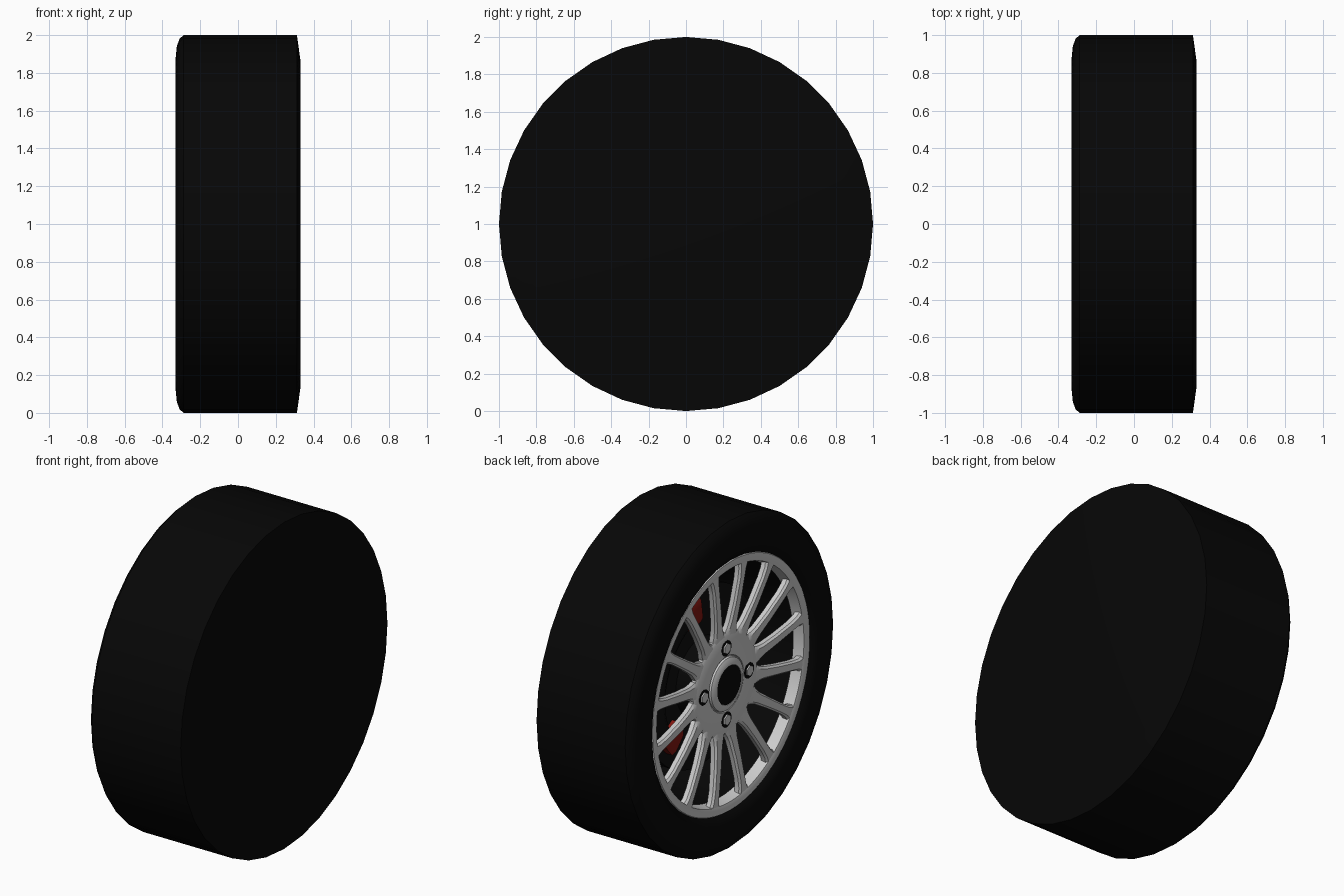
import bpy, bmesh, math
from mathutils import Vector

if "Cube" in bpy.data.objects:
    bpy.data.objects.remove(bpy.data.objects["Cube"])

def material(name, rgb):
    m = bpy.data.materials.new(name)
    m.diffuse_color = (*rgb, 1)
    m.use_nodes = True
    m.node_tree.nodes["Principled BSDF"].inputs["Base Color"].default_value = m.diffuse_color
    return m

BLACK = material("rubber black", (0.002, 0.002, 0.002))
SILVER = material("alloy silver", (0.6, 0.6, 0.6))
RED = material("caliper red", (0.22, 0.008, 0.005))
DARK = material("dark iron", (0.004, 0.004, 0.004))

def polar(x, r, a):
    # angle 0 is straight up, the axle runs along x at z = 1
    return Vector((x, r * math.sin(a), 1 + r * math.cos(a)))

def finish(name, bm, mat, angle=35):
    bmesh.ops.remove_doubles(bm, verts=bm.verts, dist=1e-5)
    bmesh.ops.recalc_face_normals(bm, faces=bm.faces)
    me = bpy.data.meshes.new(name)
    bm.to_mesh(me)
    bm.free()
    me.materials.append(mat)
    ob = bpy.data.objects.new(name, me)
    bpy.context.collection.objects.link(ob)
    bpy.ops.object.select_all(action='DESELECT')
    ob.select_set(True)
    bpy.context.view_layer.objects.active = ob
    bpy.ops.object.shade_smooth_by_angle(angle=math.radians(angle))
    return ob

def skin(bm, rings, wrap_rings, wrap_points):
    # bridges consecutive rows of points with quads
    n, k = len(rings), len(rings[0])
    v = [[bm.verts.new(p) for p in r] for r in rings]
    for i in range(n if wrap_rings else n - 1):
        for j in range(k if wrap_points else k - 1):
            a, b = (i + 1) % n, (j + 1) % k
            bm.faces.new((v[i][j], v[i][b], v[a][b], v[a][j]))
    return v

def lathe(name, profile, mat, seg, closed, start=0, sweep=None):
    # profile holds (x, radius) pairs; an optional sweep makes an arc piece
    bm = bmesh.new()
    count = seg if sweep is None else seg + 1
    total = sweep or 2 * math.pi
    rings = []
    for i in range(count):
        a = start + total * i / seg
        rings.append([polar(x, max(r, 1e-7), a) for x, r in profile])
    v = skin(bm, rings, sweep is None, closed)
    if sweep is not None:
        bm.faces.new(v[0])
        bm.faces.new(v[-1])
    return finish(name, bm, mat)

# Tyre: hollow on the left, closed flat on the right
lathe("tyre", [(0.22, 0), (0.22, 0.68), (-0.20, 0.725), (-0.23, 0.75), (-0.30, 0.765),
               (-0.322, 0.79), (-0.33, 0.83), (-0.33, 0.88), (-0.324, 0.94),
               (-0.31, 0.98), (-0.288, 1.0), (0.312, 1.0), (0.33, 0.87), (0.33, 0)],
      BLACK, 36, False)

# Rim lip
lathe("rim_lip", [(-0.29, 0.770), (-0.306, 0.760), (-0.307, 0.735), (-0.300, 0.712),
                  (-0.235, 0.700), (-0.225, 0.755)], SILVER, 96, True)

# Hub with a central bore and a raised ring
lathe("hub", [(-0.24, 0.31), (-0.265, 0.308), (-0.274, 0.29), (-0.274, 0.168),
              (-0.268, 0.165), (-0.268, 0.160), (-0.280, 0.157), (-0.295, 0.130),
              (-0.294, 0.117), (-0.24, 0.112)], SILVER, 64, True)
lathe("hub_bore", [(-0.22, 0), (-0.284, 0), (-0.292, 0.116), (-0.22, 0.116)],
      BLACK, 32, False)

# Sixteen rounded spokes, flared at both ends: (radius, base width, face x)
SPOKE = [(0.27, 0.112, -0.273), (0.305, 0.110, -0.274), (0.33, 0.090, -0.276),
         (0.37, 0.072, -0.280), (0.48, 0.062, -0.291), (0.62, 0.058, -0.299),
         (0.68, 0.066, -0.300), (0.715, 0.092, -0.300)]
bm = bmesh.new()
for i in range(16):
    a = math.radians(11.25 + 22.5 * i)
    out = Vector((0, math.sin(a), math.cos(a)))
    side = Vector((0, math.cos(a), -math.sin(a)))
    rings = []
    for r, w, x in SPOKE:
        c = Vector((0, 0, 1)) + out * r
        section = [(x + 0.04, -0.5), (x + 0.012, -0.5), (x, -0.34),
                   (x, 0.34), (x + 0.012, 0.5), (x + 0.04, 0.5)]
        rings.append([c + side * (w * s) + Vector((px, 0, 0)) for px, s in section])
    v = skin(bm, rings, False, True)
    bm.faces.new(v[0])
    bm.faces.new(v[-1])
finish("spokes", bm, SILVER)

# Four wheel bolts in dark seats
def cylinder(name, a, r, radius, x0, x1, sides, mat):
    bm = bmesh.new()
    c = polar(0, r, a)
    rings = [[c + Vector((x, radius * math.sin(2 * math.pi * j / sides),
                          radius * math.cos(2 * math.pi * j / sides)))
              for j in range(sides)] for x in (x0, x1)]
    v = skin(bm, rings, False, True)
    bm.faces.new(v[0])
    bm.faces.new(v[1])
    return finish(name, bm, mat)

for i in range(4):
    a = i * math.pi / 2
    cylinder("bolt_seat", a, 0.218, 0.047, -0.26, -0.2755, 20, BLACK)
    cylinder("bolt", a, 0.218, 0.033, -0.26, -0.284, 6, SILVER)

# Brake disc and hub carrier behind the spokes
lathe("brake_disc", [(-0.06, 0.2), (-0.10, 0.2), (-0.10, 0.54), (-0.06, 0.54)],
      DARK, 64, True)
lathe("brake_bell", [(0.22, 0), (0.22, 0.24), (-0.235, 0.24), (-0.235, 0)],
      BLACK, 40, False)

# Brake caliper towards the back, dark body with red ends
def caliper(name, start, sweep, r0, r1, mat, seg):
    lathe(name, [(-0.02, r0), (-0.14, r0), (-0.155, r0 + 0.03), (-0.155, r1 - 0.03),
                 (-0.14, r1), (-0.02, r1)], mat, seg, True,
          math.radians(start), math.radians(sweep))

caliper("caliper_body", 24, 96, 0.40, 0.56, DARK, 16)
caliper("caliper_end_top", 8, 16, 0.37, 0.54, RED, 3)
caliper("caliper_end_bottom", 120, 16, 0.32, 0.48, RED, 3)
